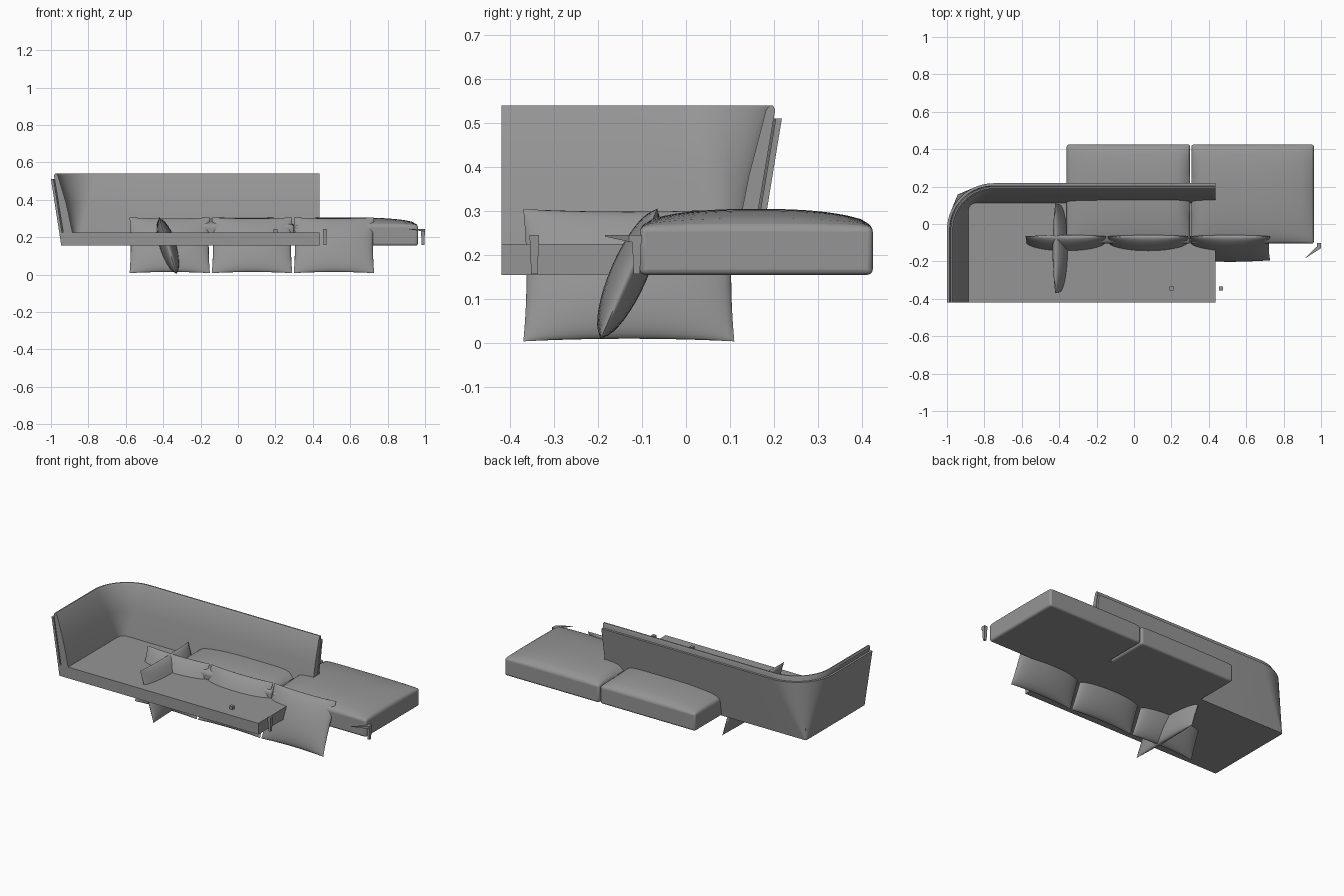
import bpy, bmesh, math
from mathutils import Matrix, Vector

if "Cube" in bpy.data.objects:
    bpy.data.objects.remove(bpy.data.objects["Cube"])

grey = bpy.data.materials.new("sofa grey")
grey.diffuse_color = (0.3, 0.3, 0.3, 1)
grey.use_nodes = True
grey.node_tree.nodes["Principled BSDF"].inputs["Base Color"].default_value = grey.diffuse_color


def finish(name, bm, angle=40):
    bmesh.ops.recalc_face_normals(bm, faces=bm.faces)
    me = bpy.data.meshes.new(name)
    bm.to_mesh(me)
    bm.free()
    me.materials.append(grey)
    ob = bpy.data.objects.new(name, me)
    bpy.context.collection.objects.link(ob)
    bpy.ops.object.select_all(action='DESELECT')
    ob.select_set(True)
    bpy.context.view_layer.objects.active = ob
    bpy.ops.object.shade_smooth_by_angle(angle=math.radians(angle))
    return ob


def box(lo, hi):
    bm = bmesh.new()
    bmesh.ops.create_cube(bm, size=1)
    for v in bm.verts:
        v.co = Vector([(a + b) / 2 + c * (b - a) for a, b, c in zip(lo, hi, v.co)])
    return bm


# L-shaped path: left arm, rounded corner, long back
def path(z, xl, yb, r, n=14):
    pts = [(xl, -0.42 + (yb - r + 0.42) * i / 4, z) for i in range(4)]
    for i in range(n + 1):
        a = math.pi - math.pi / 2 * i / n
        pts.append((xl + r + r * math.cos(a), yb - r + r * math.sin(a), z))
    pts += [(xl + r + (0.435 - xl - r) * i / 5, yb, z) for i in range(1, 6)]
    return pts


def l_shell(name, section):
    bm = bmesh.new()
    rows = [[bm.verts.new(p) for p in path(*s)] for s in section]
    k = len(rows)
    for j in range(k):
        a, b = rows[j], rows[(j + 1) % k]
        for i in range(len(a) - 1):
            bm.faces.new((a[i], a[i + 1], b[i + 1], b[i]))
    for i in (0, -1):
        bm.faces.new([r[i] for r in rows])
    return finish(name, bm)


# Base platform and the two leaning backrest layers
finish("base_platform", box((-0.94, -0.42, 0.155), (0.435, 0.155, 0.225)))
l_shell("backrest_outer_panel", [
    (0.155, -0.945, 0.16, 0.01), (0.51, -1.0, 0.218, 0.25),
    (0.51, -0.986, 0.204, 0.236), (0.155, -0.93, 0.145, 0.01)])
l_shell("backrest_inner_cushion", [
    (0.20, -0.93, 0.147, 0.03), (0.53, -0.984, 0.203, 0.235),
    (0.54, -0.978, 0.198, 0.23), (0.54, -0.97, 0.19, 0.22),
    (0.53, -0.963, 0.182, 0.215), (0.38, -0.918, 0.143, 0.12),
    (0.225, -0.885, 0.112, 0.04)])


# Seat cushions: flat bottom, crowned top falling towards the outer end
def seat_cushion(name, x0, x1, outer):
    n = 20
    bm = bmesh.new()
    bmesh.ops.create_grid(bm, x_segments=n, y_segments=n, size=1)
    rim = [e for e in bm.edges if e.is_boundary]
    ret = bmesh.ops.extrude_edge_only(bm, edges=rim)
    low = {v for v in ret["geom"] if isinstance(v, bmesh.types.BMVert)}
    bmesh.ops.contextual_create(bm, geom=[e for e in bm.edges if e.is_boundary])
    for v in bm.verts:
        u, w = v.co.x, v.co.y
        pu = 2.2 if u * outer > 0 else 8
        crown = max(0, 1 - abs(u) ** pu) ** 0.5 * max(0, 1 - abs(w) ** 2.4) ** 0.6
        z = 0.155 if v in low else 0.265 + 0.04 * crown
        v.co = ((x0 + x1) / 2 + u * (x1 - x0) / 2, 0.16 + w * 0.265, z)
    ob = finish(name, bm, 45)
    bev = ob.modifiers.new("soft edges", 'BEVEL')
    bev.width, bev.segments, bev.angle_limit = 0.012, 3, math.radians(50)


seat_cushion("seat_cushion_left", -0.36, 0.30, -1)
seat_cushion("seat_cushion_right", 0.307, 0.962, 1)


# Loose pillows: two bulging sheets meeting in a pinched seam
def pillow(name, loc, w, h, t, tilt, turn):
    n = 18
    bm = bmesh.new()
    for side in (-1, 1):
        grid = {}
        for i in range(n + 1):
            for j in range(n + 1):
                u = -math.cos(math.pi * i / n)
                v = -math.cos(math.pi * j / n)
                x = w / 2 * u * (1 - 0.03 * (1 - v * v))
                z = h / 2 * v * (1 - 0.04 * (1 - u * u))
                y = side * t / 2 * (max(0, 1 - u * u) * max(0, 1 - v * v)) ** 0.55
                grid[i, j] = bm.verts.new((x, y, z))
        for i in range(n):
            for j in range(n):
                bm.faces.new((grid[i, j], grid[i + 1, j], grid[i + 1, j + 1], grid[i, j + 1]))
    bmesh.ops.remove_doubles(bm, verts=bm.verts, dist=0.0001)
    bm.transform(Matrix.Translation(loc) @ Matrix.Rotation(turn, 4, 'Z') @ Matrix.Rotation(tilt, 4, 'X'))
    finish(name, bm, 60)


for i, x in enumerate((-0.365, 0.075, 0.513)):
    pillow(f"row_pillow_{i + 1}", (x, -0.13, 0.157), 0.43, 0.325, 0.085, -0.41, 0)
pillow("cross_pillow", (-0.375, -0.13, 0.154), 0.48, 0.315, 0.09, -0.3, math.pi / 2)


# Tapered legs, some with a thin triangular corner bracket
def leg(name, x, y):
    bm = box((x - 0.011, y - 0.011, 0.157), (x + 0.011, y + 0.011, 0.245))
    for v in bm.verts:
        if v.co.z < 0.2:
            v.co.x = x + (v.co.x - x) * 0.65
            v.co.y = y + (v.co.y - y) * 0.65
    finish(name, bm)


def bracket(name, x, y):
    bm = bmesh.new()
    tri = [(x + 0.01, y + 0.012), (x - 0.075, y - 0.072), (x + 0.01, y - 0.018)]
    low = [bm.verts.new((a, b, 0.23 if i != 1 else 0.242)) for i, (a, b) in enumerate(tri)]
    top = [bm.verts.new((a, b, 0.245)) for a, b in tri]
    bm.faces.new(low)
    bm.faces.new(top)
    for i in range(3):
        k = (i + 1) % 3
        bm.faces.new((low[i], low[k], top[k], top[i]))
    finish(name, bm)


for i, (x, y) in enumerate(((0.2, -0.345), (0.465, -0.345), (0.989, -0.112))):
    leg(f"leg_{i + 1}", x, y)
bracket("leg_bracket_right", 0.989, -0.112)
